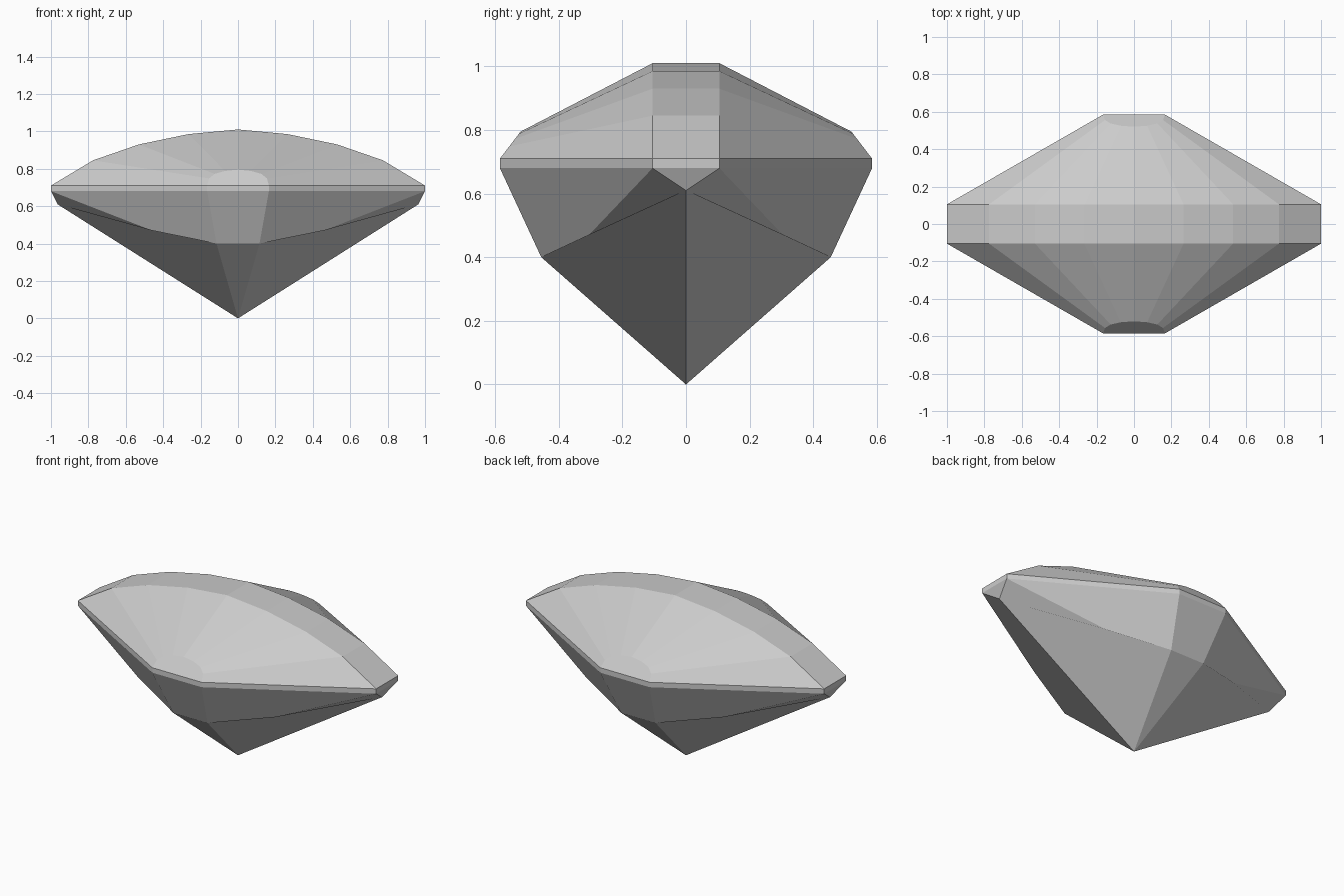
import bpy
import bmesh

cube = bpy.data.objects.get("Cube")
if cube:
    bpy.data.objects.remove(cube, do_unlink=True)

# Single pale grey stone colour
GREY = (0.6, 0.6, 0.6, 1.0)
mat = bpy.data.materials.new("pale_grey_stone")
mat.use_nodes = True
mat.diffuse_color = GREY
mat.node_tree.nodes["Principled BSDF"].inputs["Base Color"].default_value = GREY

RIDGE_Y, SIDE_Y = 0.105, 0.585
GIRDLE_LOW, GIRDLE_TOP, PEAK = 0.68, 0.71, 1.01
bm = bmesh.new()


def face(points):
    bm.faces.new([bm.verts.new(p) for p in points])


def flip(points, sx, sy):
    """Mirror points in x and y."""
    return [(x * sx, y * sy, z) for x, y, z in points]


def half_arch(xs, y_low, y_top, z_top):
    """Points from the girdle corner up to the middle of an arch."""
    rise = (0, 0.45, 0.733, 0.917, 1)
    return [(x, y_low + (y_top - y_low) * f, GIRDLE_TOP + (z_top - GIRDLE_TOP) * f)
            for x, f in zip(xs, rise)]


ridge = half_arch((1, 0.775, 0.53, 0.265, 0), RIDGE_Y, RIDGE_Y, PEAK)
window = half_arch((0.165, 0.155, 0.125, 0.07, 0), SIDE_Y, 0.52, 0.795)
end_corner, side_corner = (1, RIDGE_Y, GIRDLE_LOW), (0.165, SIDE_Y, GIRDLE_LOW)
waist, shoulder = (0.115, 0.455, 0.4), (0.46, 0.305, 0.47)
end_tip, apex = (0.965, 0, 0.61), (0, 0, 0)

# Crown slopes, girdle and pavilion facets, repeated in each quarter
for sx in (1, -1):
    for sy in (1, -1):
        for i in range(4):
            face(flip([ridge[i], ridge[i + 1], window[i + 1], window[i]], sx, sy))
        face(flip([ridge[0], window[0], side_corner, end_corner], sx, sy))
        face(flip([end_corner, side_corner, waist, shoulder], sx, sy))
        face(flip([apex, end_tip, end_corner, shoulder, waist], sx, sy))

    # Arched top band and the two narrow ends
    for a, b in zip(ridge, ridge[1:]):
        face(flip([a, b], sx, 1) + flip([b, a], sx, -1))
    face(flip([ridge[0], end_corner], sx, 1) + flip([end_corner, ridge[0]], sx, -1))
    face(flip([end_corner, end_tip], sx, 1) + flip([end_corner], sx, -1))

# Front and back: arched window facet, girdle, waist facet and lower triangle
for sy in (1, -1):
    face(flip(window, 1, sy) + flip(window[-2::-1], -1, sy))
    for a, b in ((window[0], side_corner), (side_corner, waist)):
        face(flip([a, b], 1, sy) + flip([b, a], -1, sy))
    face(flip([waist, apex], 1, sy) + flip([waist], -1, sy))

bmesh.ops.remove_doubles(bm, verts=bm.verts, dist=0.0005)
bmesh.ops.recalc_face_normals(bm, faces=bm.faces)

mesh = bpy.data.meshes.new("cut_gem")
bm.to_mesh(mesh)
bm.free()
mesh.materials.append(mat)
gem = bpy.data.objects.new("cut_gem", mesh)
bpy.context.collection.objects.link(gem)
